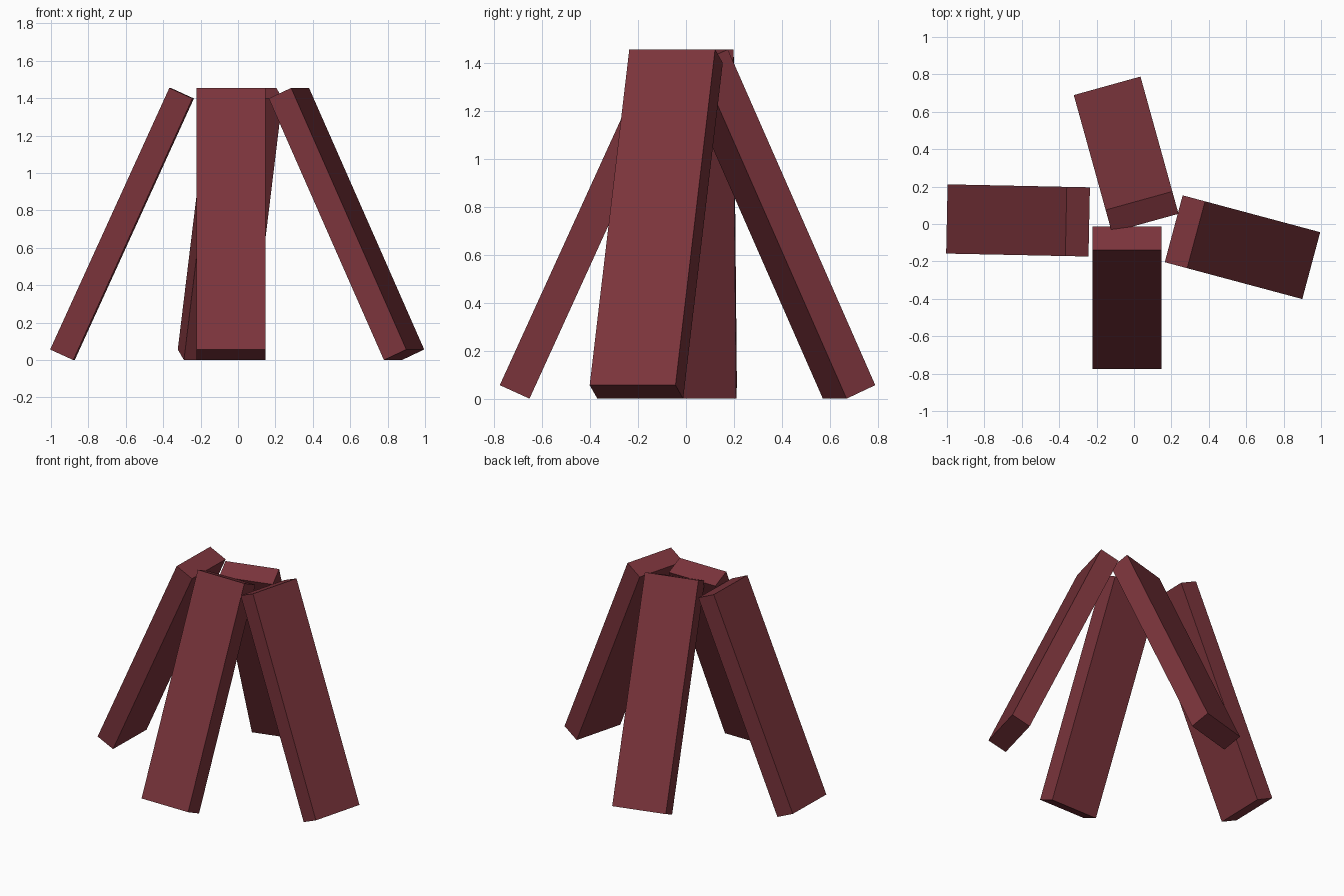
import bpy
from math import radians, sin, cos

cube = bpy.data.objects.get("Cube")
if cube:
    bpy.data.objects.remove(cube, do_unlink=True)

# Single dark red-brown wood colour
wood = bpy.data.materials.new("dark red wood")
wood.use_nodes = True
colour = (0.195, 0.034, 0.044, 1)
wood.diffuse_color = colour
wood.node_tree.nodes["Principled BSDF"].inputs["Base Color"].default_value = colour

THICKNESS, WIDTH, LENGTH = 0.136, 0.37, 1.537
LEAN = radians(24.5)
HEIGHT = LENGTH * cos(LEAN) + THICKNESS * sin(LEAN)


def plank(name, x, y, yaw):
    """Plank with its foot pointing outward along yaw and its top leaning in."""
    bpy.ops.mesh.primitive_cube_add(size=1, location=(x, y, HEIGHT / 2),
                                    rotation=(0, -LEAN, radians(yaw)))
    ob = bpy.context.object
    ob.name = name
    ob.scale = (THICKNESS, WIDTH, LENGTH)
    ob.data.materials.append(wood)


# Four planks leaning together
plank("front_plank", -0.038, -0.395, -90)
plank("left_plank", 0.58, -0.124, -15)
plank("back_plank", -0.042, 0.372, 105.5)
plank("right_plank", -0.62, 0.019, 178.8)
